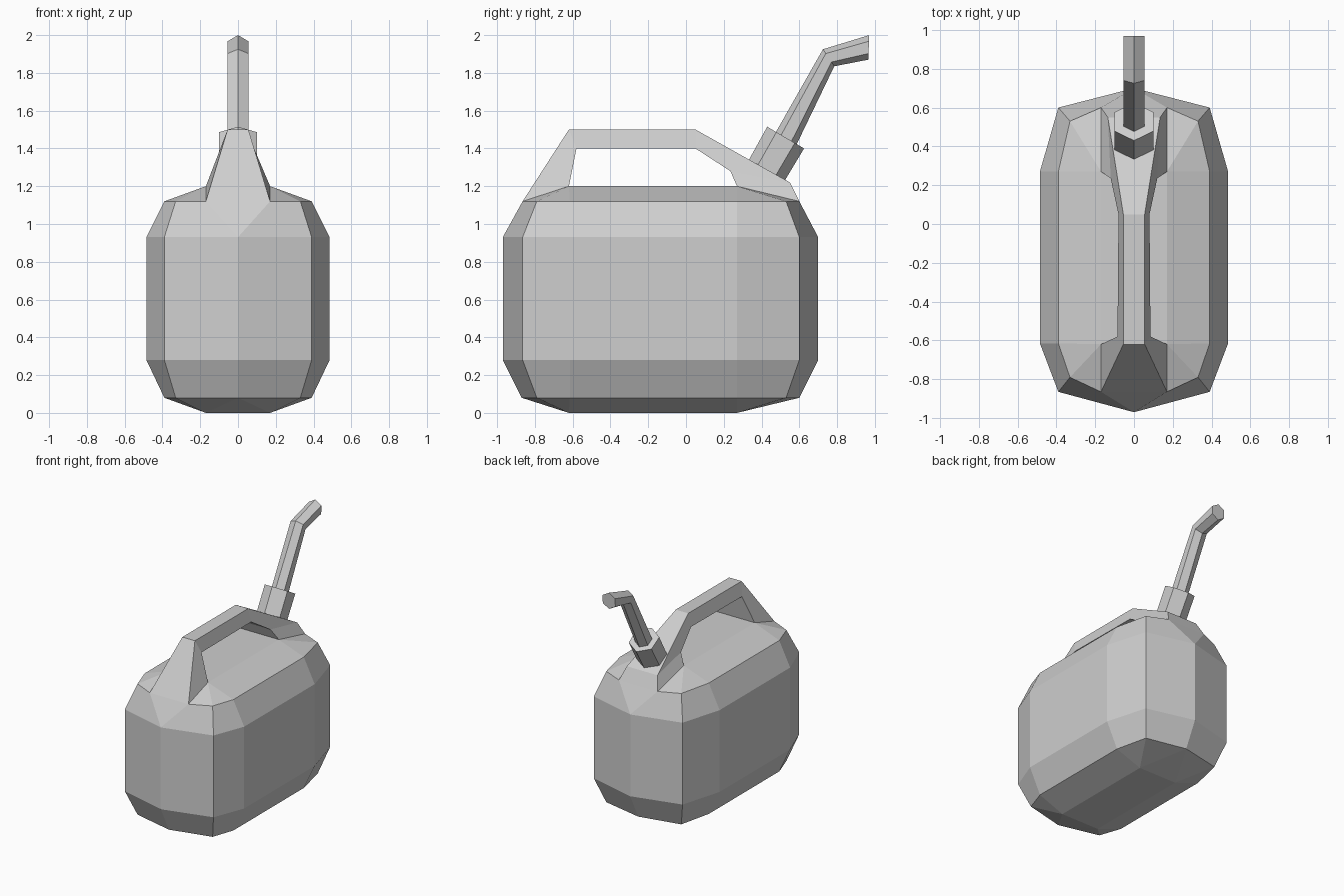
import bpy
import bmesh

cube = bpy.data.objects.get("Cube")
if cube:
    bpy.data.objects.remove(cube, do_unlink=True)

grey = bpy.data.materials.new("light grey plastic")
grey.use_nodes = True
colour = (0.62, 0.62, 0.62, 1)
grey.diffuse_color = colour
grey.node_tree.nodes["Principled BSDF"].inputs["Base Color"].default_value = colour


def loft(name, rings, caps=True, skip=()):
    """Bridge equal-sized closed rings; skip holds (ring, side) faces left open."""
    bm = bmesh.new()
    rows = [[bm.verts.new(p) for p in ring] for ring in rings]
    n = len(rows[0])
    for r, (a, b) in enumerate(zip(rows, rows[1:])):
        for i in range(n):
            if (r, i) not in skip:
                j = (i + 1) % n
                bm.faces.new((a[i], a[j], b[j], b[i]))
    if caps:
        bm.faces.new(rows[0])
        bm.faces.new(rows[-1])
    bmesh.ops.remove_doubles(bm, verts=bm.verts, dist=0.0005)
    bmesh.ops.recalc_face_normals(bm, faces=bm.faces)
    mesh = bpy.data.meshes.new(name)
    bm.to_mesh(mesh)
    bm.free()
    mesh.materials.append(grey)
    obj = bpy.data.objects.new(name, mesh)
    bpy.context.collection.objects.link(obj)
    return obj


def plan_ring(z, half):
    """Mirror a front-to-back half outline into a closed ring at height z."""
    left = [(x, y, z) for x, y in half]
    return left + [(-x, y, z) for x, y in reversed(half)]


# Body: faceted tank, its pointed ends widening to flats under the handle feet
wide = [(0, -0.97), (0.39, -0.865), (0.485, -0.615),
        (0.485, 0.27), (0.39, 0.6), (0, 0.7)]
inset = [(0.33, -0.79), (0.39, -0.615), (0.39, 0.27), (0.33, 0.53)]
flat = [(0.17, -0.62)] * 3 + [(0.17, 0.27)] * 3
low = [(0, -0.87)] + inset + [(0, 0.6)]
shoulder = [(0.17, -0.865)] + inset + [(0.17, 0.6)]
loft("body", [
    plan_ring(0, flat), plan_ring(0.08, low), plan_ring(0.28, wide),
    plan_ring(0.93, wide), plan_ring(1.12, shoulder), plan_ring(1.2, flat),
], skip={(4, 5), (4, 11)})

# Handle: arch whose cross-section flares toward both feet (y, z, half width)
outer = [(-0.865, 1.12, 0.17), (-0.62, 1.5, 0.055), (0.05, 1.5, 0.055),
         (0.55, 1.22, 0.135), (0.6, 1.12, 0.17)]
inner = [(-0.62, 1.2, 0.17), (-0.58, 1.4, 0.085), (0.05, 1.4, 0.08),
         (0.235, 1.28, 0.12), (0.27, 1.2, 0.17)]
loft("handle", [
    [(-ow, oy, oz), (ow, oy, oz), (iw, iy, iz), (-iw, iy, iz)]
    for (oy, oz, ow), (iy, iz, iw) in zip(outer, inner)
], caps=False)


def hexagon(upper, lower, half_width):
    """Hexagonal section between an upper and a lower corner (y, z)."""
    def point(x, t):
        return (x * half_width, *(u + (l - u) * t for u, l in zip(upper, lower)))
    return [point(0, 0), point(1, 0.25), point(1, 0.75),
            point(0, 1), point(-1, 0.75), point(-1, 0.25)]


# Spout collar, set square to the sloping axis
loft("spout_collar", [
    hexagon((0.325, 1.325), (0.52, 1.225), 0.1),
    hexagon((0.43, 1.515), (0.625, 1.4), 0.1),
])

# Bent spout tube
loft("spout", [
    hexagon((0.475, 1.485), (0.585, 1.42), 0.055),
    hexagon((0.725, 1.925), (0.785, 1.835), 0.055),
    hexagon((0.97, 2.0), (0.965, 1.87), 0.055),
])
